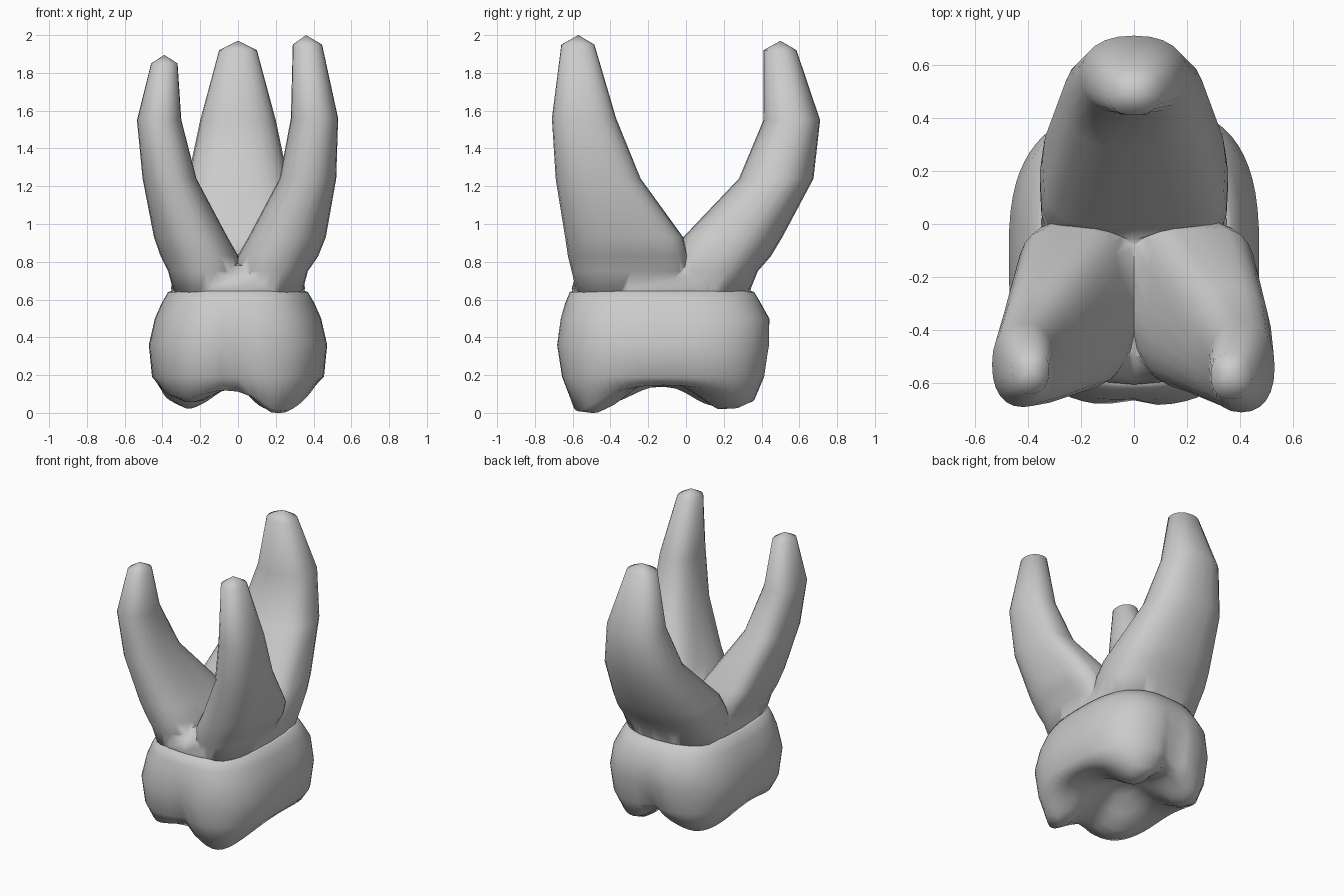
import bpy, bmesh, math
from math import cos, sin, exp, pi

if "Cube" in bpy.data.objects:
    bpy.data.objects.remove(bpy.data.objects["Cube"])


def ring(z, x0, x1, y0, y1, n=2.4, seg=24, inner=None, rounded=()):
    """Rounded-rectangle section; quadrants not in 'rounded' may get a squarer exponent."""
    cx, cy, hx, hy = (x0 + x1) / 2, (y0 + y1) / 2, (x1 - x0) / 2, (y1 - y0) / 2
    pts = []
    for i in range(seg):
        c, s = cos(2 * pi * i / seg), sin(2 * pi * i / seg)
        quad = (1 if c > 0 else -1, 1 if s > 0 else -1)
        e = 2 / (inner if inner and quad not in rounded else n)
        pts.append((cx + hx * math.copysign(abs(c) ** e, c),
                    cy + hy * math.copysign(abs(s) ** e, s), z))
    return pts


def loft(name, rings, tip):
    """Skin stacked sections, flat at the first and closed to a point at the last."""
    bm = bmesh.new()
    rows = [[bm.verts.new(p) for p in r] for r in rings]
    n = len(rows[0])
    bm.faces.new(rows[0])
    for a, b in zip(rows, rows[1:]):
        for i in range(n):
            j = (i + 1) % n
            bm.faces.new((a[i], a[j], b[j], b[i]))
    t = bm.verts.new(tip)
    for i in range(n):
        bm.faces.new((rows[-1][i], rows[-1][(i + 1) % n], t))
    bmesh.ops.recalc_face_normals(bm, faces=bm.faces)
    me = bpy.data.meshes.new(name)
    bm.to_mesh(me)
    bm.free()
    ob = bpy.data.objects.new(name, me)
    bpy.context.collection.objects.link(ob)
    return ob


def smooth(ob, angle):
    bpy.ops.object.select_all(action='DESELECT')
    ob.select_set(True)
    bpy.context.view_layer.objects.active = ob
    bpy.ops.object.shade_smooth_by_angle(angle=math.radians(angle))


# Root trunk below the fork, sloping in at the front
roots = loft("roots", [ring(0.58, -.33, .33, -.58, .32, 2.8),
                       ring(0.66, -.355, .355, -.605, .345, 2.8),
                       ring(0.72, -.345, .345, -.585, .35, 2.8),
                       ring(0.78, -.33, .33, -.50, .35, 2.8)], (0, -.08, .84))

# Three roots: rounded outer quadrants, sections (z, x range, y range), tip
root_specs = {
    "front_right_root": ([(1, -1), (-1, -1)],
                         [(.60, -.02, .33, -.57, .02), (.75, -.02, .37, -.605, .02),
                          (.83, -.002, .425, -.625, .01), (.93, .055, .465, -.64, -.015),
                          (1.24, .22, .52, -.69, -.24), (1.56, .28, .53, -.71, -.37),
                          (1.95, .29, .445, -.66, -.485)], (.36, -.57, 2.0)),
    "front_left_root": ([(-1, -1), (1, -1)],
                        [(.60, -.33, .02, -.57, .02), (.75, -.37, .02, -.605, .02),
                         (.83, -.41, .002, -.625, .01), (.93, -.445, -.055, -.64, -.015),
                         (1.24, -.505, -.22, -.68, -.24), (1.55, -.535, -.30, -.69, -.37),
                         (1.85, -.46, -.32, -.64, -.47)], (-.39, -.555, 1.895)),
    "back_root": ([(1, 1), (-1, 1)],
                  [(.60, -.32, .32, -.08, .32), (.75, -.355, .355, -.08, .38),
                   (.83, -.355, .355, -.06, .45), (.93, -.345, .345, -.015, .51),
                   (1.24, -.265, .265, .28, .675), (1.55, -.2, .2, .41, .71),
                   (1.92, -.1, .1, .41, .585)], (0, .5, 1.97)),
}
SQUARE = [4, 4, 4, 3.6, 2.5, 2.3, 2.3]      # inner corners soften going up
for name, (rounded, sections, tip) in root_specs.items():
    part = loft(name, [ring(*s, n=2.3, inner=q, rounded=rounded)
                       for s, q in zip(sections, SQUARE)], tip)
    mod = roots.modifiers.new(name, 'BOOLEAN')
    mod.operation, mod.solver, mod.object = 'UNION', 'EXACT', part
    bpy.context.view_layer.objects.active = roots
    bpy.ops.object.modifier_apply(modifier=mod.name)
    bpy.data.objects.remove(part)
smooth(roots, 75)

# Crown: side wall rings, then a chewing surface with four cusps
SEG = 64
CY = -.12
cusps = [(.21, -.48, .175), (-.22, -.40, .125), (.17, .19, .165), (-.24, .17, .15)]


def groove(pts, depth):
    """Press in the mid-front and mid-back grooves; the back is fuller on the right."""
    out = []
    for x, y, z in pts:
        gx = 0 if y > CY else -.02
        k = 1 - depth * exp(-((x - gx) / .06) ** 2)
        if y > CY:
            k *= 1 + .08 * x
        out.append((x, CY + (y - CY) * k, z))
    return out


def bite(x, y, s):
    """Height of the chewing surface; s is the distance from centre to rim."""
    z = .14 + .11 * (1 - s)
    for cx, cy, h in cusps:
        z -= h * exp(-(x - cx) ** 2 / .026 - (y - cy) ** 2 / .045)
    if y > CY:
        z += .05 * s * exp(-(x / .06) ** 2)
    return max(z, 0)


wall = [(.645, .355, -.60, .345, 0), (.64, .37, -.615, .36, 0), (.58, .405, -.64, .395, 0),
        (.50, .44, -.665, .44, .01), (.36, .472, -.685, .44, .04), (.19, .455, -.66, .415, .10)]
crown_rings = [groove(ring(z, -x, x, a, b, 2.8, SEG), g) for z, x, a, b, g in wall]
for s in (.9, .76, .6, .42, .22):
    flat = groove(ring(0, -.455 * s, .455 * s, CY - .545 * s, CY + .54 * s, 2.8, SEG), .12 * s)
    crown_rings.append([(x, y, bite(x, y, s)) for x, y, _ in flat])
crown = loft("crown", crown_rings, (0, CY, .24))
smooth(crown, 75)
